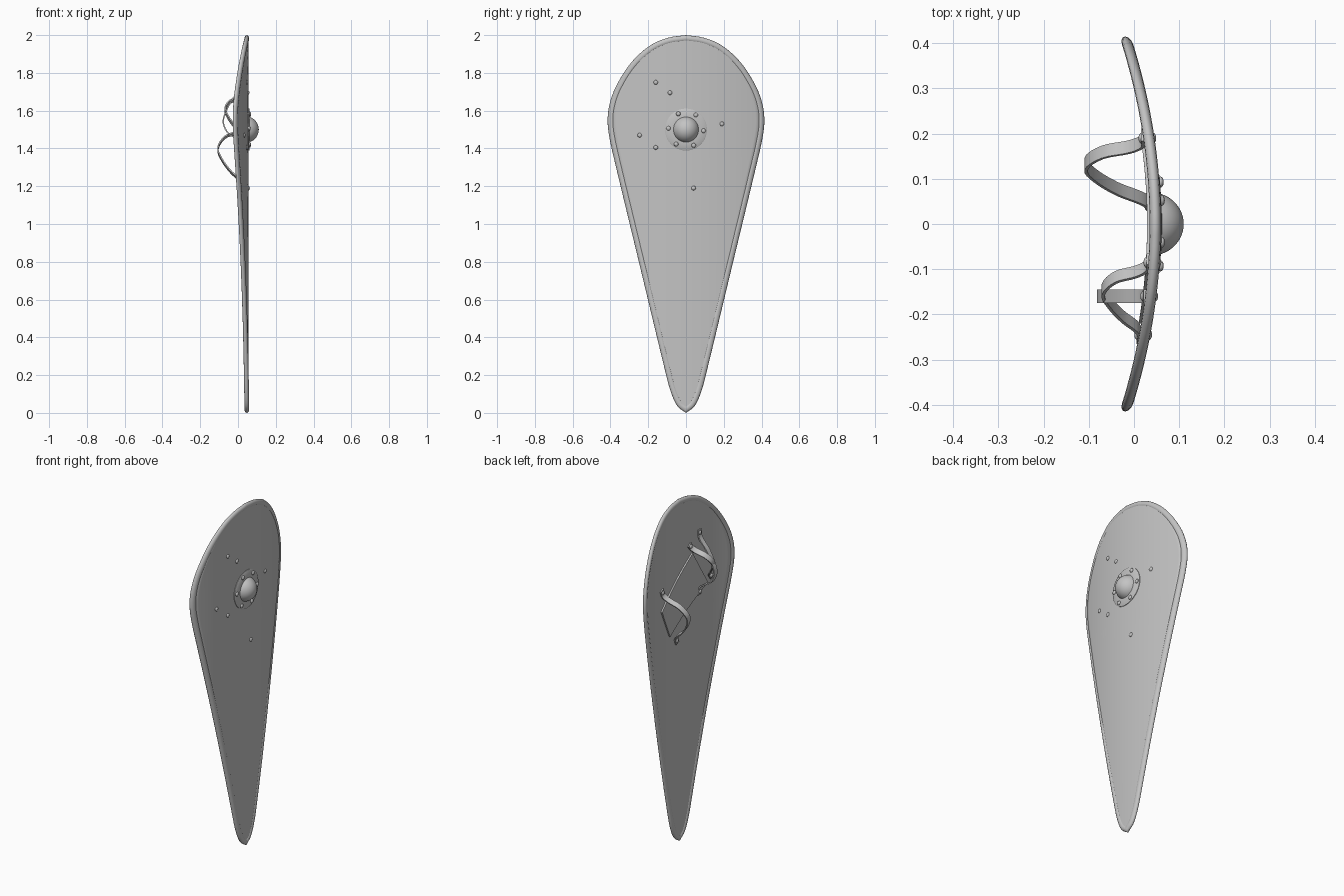
import bpy, bmesh, math
from mathutils import Vector

cube = bpy.data.objects.get("Cube")
if cube:
    bpy.data.objects.remove(cube)

grey = bpy.data.materials.new("plain grey")
grey.use_nodes = True
COLOUR = (0.55, 0.55, 0.55, 1)
grey.diffuse_color = COLOUR
grey.node_tree.nodes["Principled BSDF"].inputs["Base Color"].default_value = COLOUR

MID, CURVE, HALF = 0.047, 0.387, 0.009   # middle depth, bend, half thickness


def bend(y):
    return MID - CURVE * y * y


def finish(name, bm, angle=40):
    bmesh.ops.remove_doubles(bm, verts=bm.verts, dist=0.0001)
    bmesh.ops.recalc_face_normals(bm, faces=bm.faces)
    mesh = bpy.data.meshes.new(name)
    bm.to_mesh(mesh)
    bm.free()
    mesh.materials.append(grey)
    obj = bpy.data.objects.new(name, mesh)
    bpy.context.collection.objects.link(obj)
    bpy.ops.object.select_all(action='DESELECT')
    obj.select_set(True)
    bpy.context.view_layer.objects.active = obj
    bpy.ops.object.shade_smooth_by_angle(angle=math.radians(angle))
    return obj


def smooth(points, steps):
    """Curve through the points, with tangents sized to each segment."""
    pts = [Vector(p) for p in points]
    last = len(pts) - 1
    tan = [(pts[min(i + 1, last)] - pts[max(i - 1, 0)]).normalized() for i in range(last + 1)]
    out = []
    for i in range(last):
        a, b = pts[i], pts[i + 1]
        d = (b - a).length
        for s in range(steps):
            t = s / steps
            out.append(a * (2*t**3 - 3*t*t + 1) + b * (3*t*t - 2*t**3)
                       + tan[i] * d * (t**3 - 2*t*t + t) + tan[i + 1] * d * (t**3 - t*t))
    return out + [pts[last]]


def skin(bm, rows, wrap_rows=False, wrap_cols=False, caps=False):
    """Join rows of points with quads."""
    grid = [[bm.verts.new(p) for p in row] for row in rows]
    n, m = len(grid), len(grid[0])
    for i in range(n if wrap_rows else n - 1):
        for j in range(m if wrap_cols else m - 1):
            a, b = grid[i], grid[(i + 1) % n]
            k = (j + 1) % m
            bm.faces.new((a[j], a[k], b[k], b[j]))
    if caps:
        bm.faces.new(grid[0])
        bm.faces.new(grid[-1])


# Shield outline: right half from the tip to the crown, then mirrored
half = smooth([(0, 0), (.045, .035), (.08, .11), (.105, .2), (.24, .76), (.375, 1.32),
               (.404, 1.45), (.415, 1.54), (.406, 1.63), (.37, 1.73), (.29, 1.855),
               (.19, 1.945), (.095, 1.986), (0, 2)], 4)
loop = half + [Vector((-p.x, p.y)) for p in reversed(half[1:-1])]
inward = []
for i, p in enumerate(loop):
    t = (loop[(i + 1) % len(loop)] - loop[i - 1]).normalized()
    inward.append(Vector((-t.y, t.x)))

# Board: curved sheet thickened on both sides
bm = bmesh.new()
COLS = 24
rows = []
for p, n in zip(half, inward):
    q = p + n * 0.015
    ys = [q.x * (2 * j / COLS - 1) for j in range(COLS + 1)]
    rows.append([(bend(y), y, q.y) for y in ys])
skin(bm, rows)
board = finish("board", bm)
solid = board.modifiers.new("thickness", 'SOLIDIFY')
solid.thickness = 2 * HALF
solid.offset = 0

# Rim: flattened round binding around the outline
bm = bmesh.new()
rows = []
for p, n in zip(loop, inward):
    ring = []
    for k in range(12):
        a = math.tau * k / 12
        q = p + n * (0.017 - 0.017 * math.cos(a))
        ring.append((bend(q.x) + 0.0125 * math.sin(a), q.x, q.y))
    rows.append(ring)
skin(bm, rows, wrap_rows=True, wrap_cols=True)
finish("rim", bm, 60)

# Boss: dome and flange turned about the depth axis
bm = bmesh.new()
profile = [(0.07 * math.sin(a), 0.04 + 0.07 * math.cos(a))
           for a in (math.radians(72) * i / 10 for i in range(11))]
profile += [(0.072, 0.061), (0.108, 0.061), (0.111, 0.059), (0.111, 0.045)]
rows = []
for r, x in profile:
    ring = []
    for k in range(40):
        a = math.tau * k / 40
        y = r * math.cos(a)
        ring.append((x - CURVE * y * y, y, 1.5 + r * math.sin(a)))
    rows.append(ring)
skin(bm, rows, wrap_cols=True)
finish("boss", bm, 35)


def rivet(name, x, y, z, r=0.012):
    bm = bmesh.new()
    bmesh.ops.create_uvsphere(bm, u_segments=12, v_segments=8, radius=r)
    for v in bm.verts:
        v.co = Vector((x + v.co.z * 0.6, y + v.co.x, z + v.co.y))
    finish(name, bm, 60)


for k in range(6):
    a = math.radians(60 * k - 4)
    y = 0.093 * math.cos(a)
    rivet("boss_rivet", 0.062 - CURVE * y * y, y, 1.5 + 0.093 * math.sin(a))

# Arm pad: thin curved cushion on the back
corners = [Vector(c) for c in ((.2, 1.42), (.11, 1.24), (-.22, 1.44), (-.1, 1.65))]
bm = bmesh.new()
for depth in (HALF - 0.004, HALF + 0.009):
    rows = []
    for i in range(13):
        a = corners[0].lerp(corners[3], i / 12)
        b = corners[1].lerp(corners[2], i / 12)
        line = [a.lerp(b, j / 8) for j in range(9)]
        rows.append([(bend(q.x) - depth, q.x, q.y) for q in line])
    skin(bm, rows)
edges = [e for e in bm.edges if e.is_boundary]
bmesh.ops.bridge_loops(bm, edges=edges)
finish("arm_pad", bm)


def strap(name, start, end, peak):
    """Flat band arching from one rivet to another behind the board."""
    a, b = Vector(start), Vector(end)
    along = (b - a).normalized()
    side = Vector((0, -along.y, along.x)) * 0.015
    path = []
    for t, s in ((-.05, 0), (.05, .02), (.13, .25), (.21, .72), (.38, 1), (.55, .86),
                 (.75, .5), (.88, .14), (.95, .02), (1.05, 0)):
        q = a.lerp(b, t)
        path.append(((bend(q.x) - HALF - 0.004) * (1 - s) + peak * s, q.x, q.y))
    path = smooth(path, 4)
    bm = bmesh.new()
    rows = []
    for i, p in enumerate(path):
        t = path[min(i + 1, len(path) - 1)] - path[max(i - 1, 0)]
        up = t.cross(side).normalized() * 0.0035
        rows.append([p + side + up, p - side + up, p - side - up, p + side - up])
    skin(bm, rows, wrap_cols=True, caps=True)
    finish(name, bm)
    for y, z in (start, end):
        rivet(name + "_rivet_outer", bend(y) + HALF, y, z)
        rivet(name + "_rivet_inner", bend(y) - HALF - 0.007, y, z)


strap("forearm_strap", (.19, 1.53), (.04, 1.19), -0.106)
strap("hand_strap_cross", (-.085, 1.695), (-.245, 1.47), -0.068)
strap("hand_strap_upright", (-.16, 1.405), (-.16, 1.75), -0.078)
